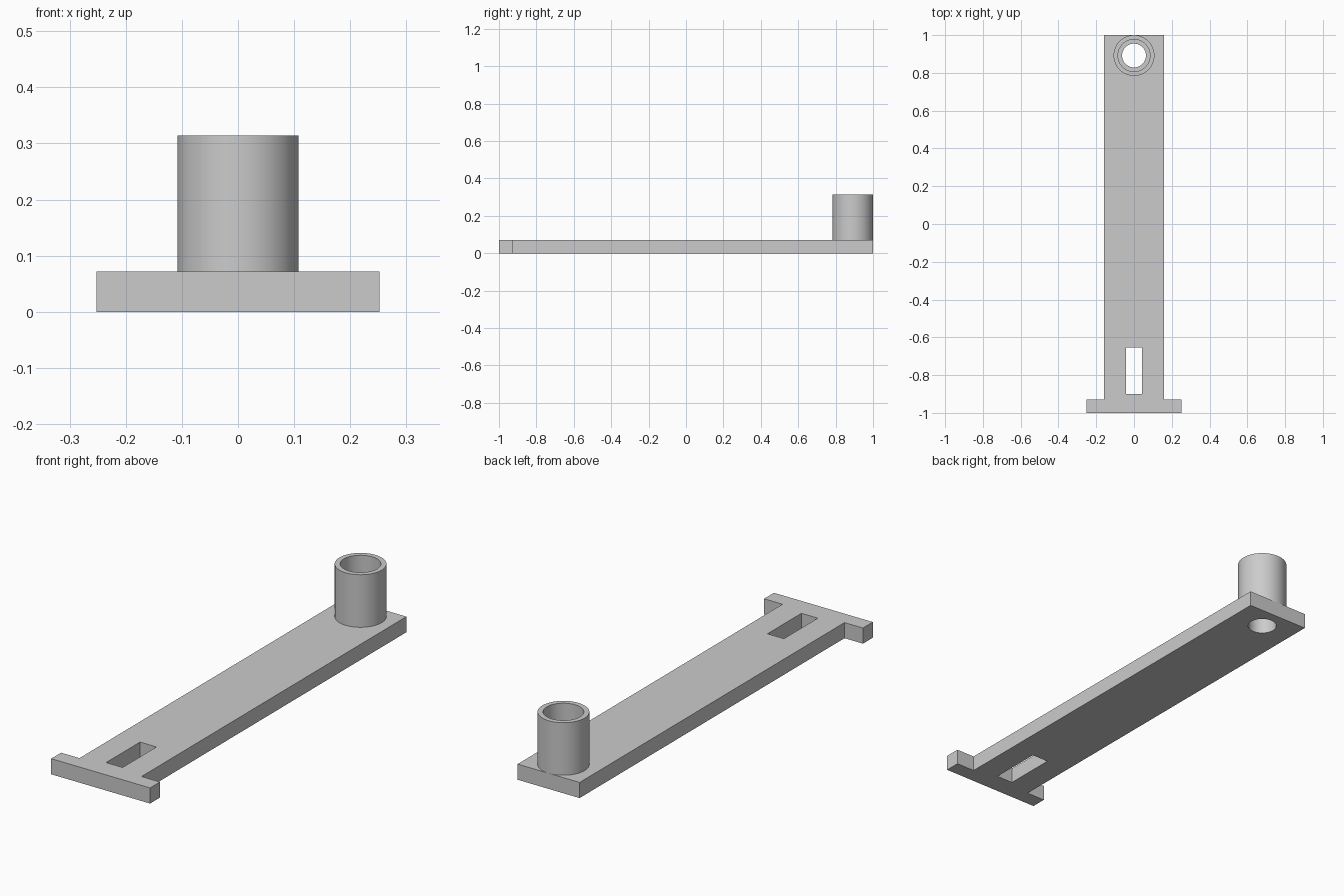
import bpy, bmesh, math

if "Cube" in bpy.data.objects:
    bpy.data.objects.remove(bpy.data.objects["Cube"], do_unlink=True)

THICK, TOP = 0.072, 0.314
TUBE_Y, OUTER, BORE, HOLE = 0.892, 0.108, 0.085, 0.063
SIDES = 64

grey = bpy.data.materials.new("plain grey")
grey.use_nodes = True
grey.diffuse_color = (0.6, 0.6, 0.6, 1)
grey.node_tree.nodes["Principled BSDF"].inputs["Base Color"].default_value = (0.6, 0.6, 0.6, 1)


def circle(radius):
    return [(radius * math.cos(2 * math.pi * i / SIDES),
             TUBE_Y + radius * math.sin(2 * math.pi * i / SIDES)) for i in range(SIDES)]


def finish(obj):
    obj.data.materials.clear()
    obj.data.materials.append(grey)
    bpy.ops.object.select_all(action='DESELECT')
    obj.select_set(True)
    bpy.context.view_layer.objects.active = obj
    bpy.ops.object.shade_smooth_by_angle(angle=math.radians(30))


def extruded_plate(name, loops, thickness):
    """Solid plate from an outline and the holes inside it."""
    curve = bpy.data.curves.new(name, 'CURVE')
    curve.dimensions, curve.fill_mode = '2D', 'BOTH'
    curve.extrude = thickness / 2
    for loop in loops:
        spline = curve.splines.new('POLY')
        spline.points.add(len(loop) - 1)
        for point, (x, y) in zip(spline.points, loop):
            point.co = (x, y, 0, 1)
        spline.use_cyclic_u = True
    helper = bpy.data.objects.new(name + " outline", curve)
    bpy.context.collection.objects.link(helper)
    graph = bpy.context.evaluated_depsgraph_get()
    mesh = bpy.data.meshes.new_from_object(helper.evaluated_get(graph))
    bpy.data.objects.remove(helper, do_unlink=True)
    bm = bmesh.new()
    bm.from_mesh(mesh)
    bmesh.ops.translate(bm, verts=bm.verts, vec=(0, 0, thickness / 2))
    bmesh.ops.remove_doubles(bm, verts=bm.verts, dist=0.0001)
    bmesh.ops.recalc_face_normals(bm, faces=bm.faces)
    bm.to_mesh(mesh)
    bm.free()
    obj = bpy.data.objects.new(name, mesh)
    bpy.context.collection.objects.link(obj)
    finish(obj)


# T-shaped arm with a slot and a round through hole
half = [(0.252, -1), (0.252, -0.928), (0.158, -0.928), (0.158, 1)]
outline = half + [(-x, y) for x, y in reversed(half)]
slot = [(-0.042, -0.9), (0.042, -0.9), (0.042, -0.653), (-0.042, -0.653)]
extruded_plate("arm_plate", [outline, slot, circle(HOLE)], THICK)

# Upright tube, wider inside than the hole beneath it
bm = bmesh.new()
rings = [[bm.verts.new((x, y, z)) for x, y in circle(r)]
         for r, z in ((OUTER, THICK), (OUTER, TOP), (BORE, TOP), (BORE, THICK))]
for low, high in zip(rings, rings[1:] + rings[:1]):
    for i in range(SIDES):
        j = (i + 1) % SIDES
        bm.faces.new((low[i], low[j], high[j], high[i]))
bmesh.ops.recalc_face_normals(bm, faces=bm.faces)
mesh = bpy.data.meshes.new("upright_tube")
bm.to_mesh(mesh)
bm.free()
tube = bpy.data.objects.new("upright_tube", mesh)
bpy.context.collection.objects.link(tube)
finish(tube)
